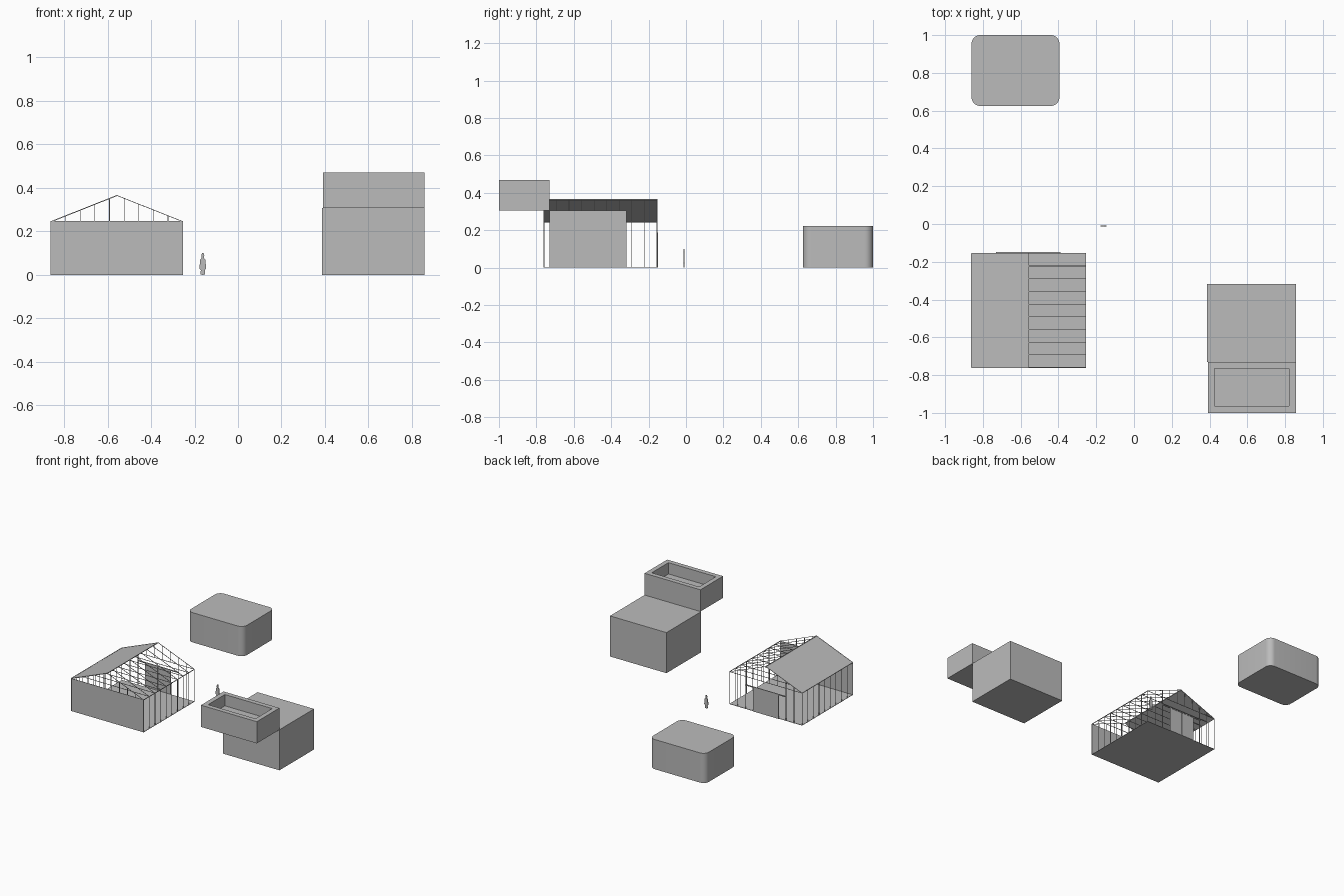
import bpy, bmesh, math
from mathutils import Vector

cube = bpy.data.objects.get("Cube")
if cube:
    bpy.data.objects.remove(cube, do_unlink=True)

grey = bpy.data.materials.new("light_grey")
grey.use_nodes = True
GREY = (0.5, 0.5, 0.5, 1)
grey.diffuse_color = GREY
grey.node_tree.nodes["Principled BSDF"].inputs["Base Color"].default_value = GREY


def finish(name, bm):
    bmesh.ops.recalc_face_normals(bm, faces=bm.faces)
    mesh = bpy.data.meshes.new(name)
    bm.to_mesh(mesh)
    bm.free()
    mesh.materials.append(grey)
    obj = bpy.data.objects.new(name, mesh)
    bpy.context.collection.objects.link(obj)
    return obj


def add_box(bm, lo, hi):
    lo, hi = Vector(lo), Vector(hi)
    verts = bmesh.ops.create_cube(bm, size=1)["verts"]
    for v in verts:
        v.co = (lo + hi) / 2 + v.co * (hi - lo)
    return verts


def box(name, lo, hi):
    bm = bmesh.new()
    add_box(bm, lo, hi)
    return finish(name, bm)


def add_bar(bm, a, b, t):
    """Square bar of thickness t from a to b."""
    a, b = Vector(a), Vector(b)
    d = b - a
    turn = d.to_track_quat('Z', 'Y')
    for v in bmesh.ops.create_cube(bm, size=1)["verts"]:
        v.co = (a + b) / 2 + turn @ Vector((v.co.x * t, v.co.y * t, v.co.z * d.length))


def bars(name, pairs, t=0.003):
    bm = bmesh.new()
    for a, b in pairs:
        add_bar(bm, a, b, t)
    return finish(name, bm)


def prism(name, points, depth):
    """Closed outline extruded along a depth vector."""
    bm = bmesh.new()
    face = bm.faces.new([bm.verts.new(p) for p in points])
    new = bmesh.ops.extrude_face_region(bm, geom=[face])["geom"]
    for v in new:
        if isinstance(v, bmesh.types.BMVert):
            v.co += Vector(depth)
    return finish(name, bm)


# Framed shed: extents, eave and ridge
X0, X1, Y0, Y1 = -0.86, -0.255, -0.76, -0.155
XM, EAVE, RIDGE = (X0 + X1) / 2, 0.245, 0.365
BAYS = 9
xs = [X0 + (X1 - X0) * i / BAYS for i in range(BAYS + 1)]
ys = [Y0 + (Y1 - Y0) * i / BAYS for i in range(BAYS + 1)]


def roof_z(x):
    return RIDGE - (RIDGE - EAVE) * abs(x - XM) / (X1 - XM)


box("shed_floor", (X0, Y0, 0), (X1, Y1, 0.003))
box("shed_front_wall", (X0, Y0, 0), (X1, Y0 + 0.003, EAVE))
prism("shed_roof_panel", [(X0, Y0, EAVE), (XM, Y0, RIDGE), (XM, Y0, RIDGE - 0.003),
                          (X0, Y0, EAVE - 0.003)], (0, Y1 - Y0, 0))

for side, x in (("right", X0), ("left", X1)):
    bars(side + "_wall_studs", [((x, y, 0), (x, y, EAVE)) for y in ys])
bars("back_wall_studs", [((x, Y1, 0), (x, Y1, EAVE)) for x in xs
                         if not -0.67 < x < -0.45])
for end, y in (("front", Y0), ("back", Y1)):
    bars(end + "_gable_studs", [((x, y, EAVE), (x, y, roof_z(x))) for x in xs[1:-1]])

bars("left_rafters", [((X1, y, EAVE), (XM, y, RIDGE)) for y in ys])
bars("ceiling_ties", [((X0, y, EAVE), (X1, y, EAVE)) for y in ys])
bars("end_rafters", [((X0, y, EAVE), (XM, y, RIDGE)) for y in (Y0, Y1)])
bars("plates_and_ridge", [((x, Y0, roof_z(x)), (x, Y1, roof_z(x)))
                          for x in (X0, XM, X1)], 0.004)

# Double sliding door with its rail on the back wall
box("right_door_leaf", (-0.667, Y1, 0), (-0.562, Y1 + 0.004, 0.18))
box("left_door_leaf", (-0.56, Y1, 0), (-0.455, Y1 + 0.004, 0.18))
box("door_rail", (-0.73, Y1, 0.18), (-0.39, Y1 + 0.006, 0.187))

# Tall block and the raised trough behind its front edge
box("tall_block", (0.386, -0.73, 0), (0.857, -0.318, 0.306))

bm = bmesh.new()
add_box(bm, (0.391, -1, 0.306), (0.857, -0.73, 0.47))
top = max(bm.faces, key=lambda f: f.calc_center_median().z)
bmesh.ops.inset_individual(bm, faces=[top], thickness=0.05)
hole = bmesh.ops.extrude_face_region(bm, geom=[top])["geom"]
bmesh.ops.delete(bm, geom=[top], context='FACES_ONLY') if top.is_valid else None
for v in hole:
    if isinstance(v, bmesh.types.BMVert):
        v.co.z -= 0.085
finish("raised_trough", bm)

# Low block with rounded upright corners
bm = bmesh.new()
add_box(bm, (-0.86, 0.625, 0), (-0.395, 1, 0.224))
upright = [e for e in bm.edges if abs(e.verts[0].co.z - e.verts[1].co.z) > 0.1]
bmesh.ops.bevel(bm, geom=upright, offset=0.045, segments=10, profile=0.5, affect='EDGES')
rounded = finish("rounded_block", bm)
bpy.ops.object.select_all(action='DESELECT')
rounded.select_set(True)
bpy.context.view_layer.objects.active = rounded
bpy.ops.object.shade_smooth_by_angle(angle=math.radians(35))

# Flat standing figure in a long coat
half = [(0.004, 0.0), (0.011, 0.002), (0.009, 0.022), (0.016, 0.028), (0.013, 0.055),
        (0.012, 0.07), (0.005, 0.077), (0.007, 0.088), (0.004, 0.099)]
outline = half + [(-x, z) for x, z in reversed(half)]
prism("standing_figure", [(-0.162 + x, -0.014, z) for x, z in outline], (0, 0.006, 0))
